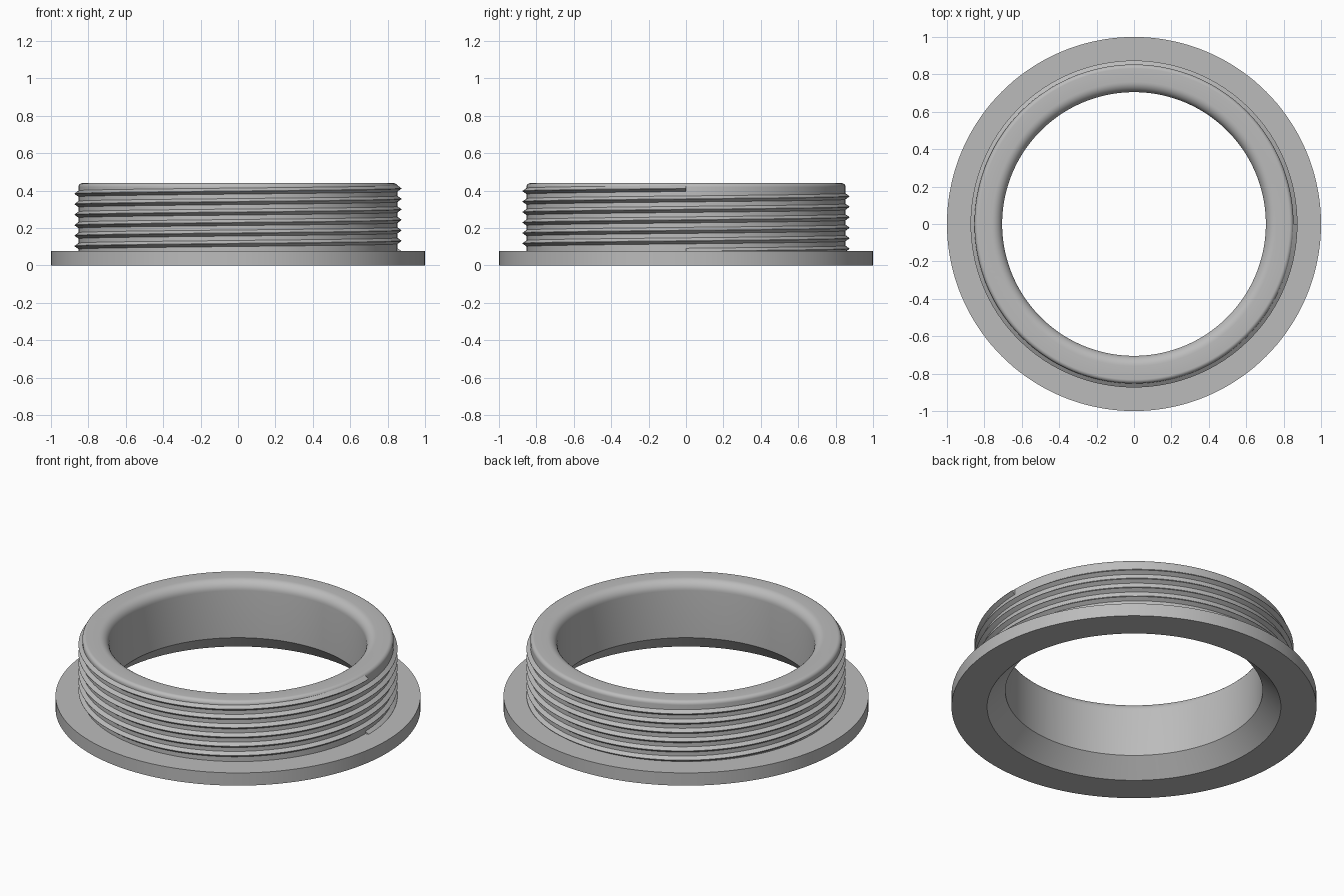
import bpy, bmesh
from math import sin, cos, pi, tau, radians

cube = bpy.data.objects.get("Cube")
if cube:
    bpy.data.objects.remove(cube)

SEGMENTS = 144
FLANGE_R, FLANGE_TOP = 1.0, 0.077
BODY_R, BODY_TOP = 0.853, 0.44
BORE_R, CHAMFER = 0.705, 0.1
PITCH, TURNS = 0.056, 6
CREST_R, ROOT_R, HALF_WIDTH = 0.874, 0.838, 0.03

grey = bpy.data.materials.new("plain grey")
grey.use_nodes = True
colour = (0.5, 0.5, 0.5, 1)
grey.diffuse_color = colour
grey.node_tree.nodes["Principled BSDF"].inputs["Base Color"].default_value = colour


def arc(r, z, radius, start, end, steps=8):
    """Points of a fillet in the (radius, height) plane."""
    angles = [radians(start + (end - start) * i / steps) for i in range(steps + 1)]
    return [(r + radius * cos(a), z + radius * sin(a)) for a in angles]


def sweep(name, profile, count, rise=0.0, closed=True):
    """Carry a closed profile round the z axis, climbing by rise per turn."""
    bm = bmesh.new()
    rings = []
    for i in range(count if closed else count + 1):
        a = tau * i / SEGMENTS
        lift = rise * i / SEGMENTS
        rings.append([bm.verts.new((r * cos(a), r * sin(a), z + lift)) for r, z in profile])
    n = len(profile)
    for i in range(count):
        here, there = rings[i], rings[(i + 1) % len(rings)]
        for j in range(n):
            k = (j + 1) % n
            bm.faces.new((here[j], there[j], there[k], here[k]))
    if not closed:
        bm.faces.new(rings[0])
        bm.faces.new(rings[-1])
    bmesh.ops.recalc_face_normals(bm, faces=bm.faces)
    mesh = bpy.data.meshes.new(name)
    bm.to_mesh(mesh)
    bm.free()
    mesh.materials.append(grey)
    obj = bpy.data.objects.new(name, mesh)
    bpy.context.collection.objects.link(obj)
    bpy.ops.object.select_all(action="DESELECT")
    obj.select_set(True)
    bpy.context.view_layer.objects.active = obj
    bpy.ops.object.shade_smooth_by_angle(angle=radians(25))
    return obj


# Flanged collar with rounded rim and chamfered bore
outer, inner = 0.022, 0.055
profile = [(BORE_R + CHAMFER, 0), (FLANGE_R, 0), (FLANGE_R, FLANGE_TOP), (BODY_R, FLANGE_TOP)]
profile += arc(BODY_R - outer, BODY_TOP - outer, outer, 0, 90)
profile += arc(BORE_R + inner, BODY_TOP - inner, inner, 90, 180)
profile += [(BORE_R, CHAMFER)]
sweep("flanged_collar", profile, SEGMENTS)

# Helical thread ridge, starting on the flange at the left side
start = 0.075
ridge = [(ROOT_R, start - HALF_WIDTH * 0.9), (CREST_R, start - 0.001),
         (CREST_R, start + 0.001), (ROOT_R, start + HALF_WIDTH * 0.9)]
sweep("thread_ridge", ridge, SEGMENTS * TURNS, PITCH, closed=False)
